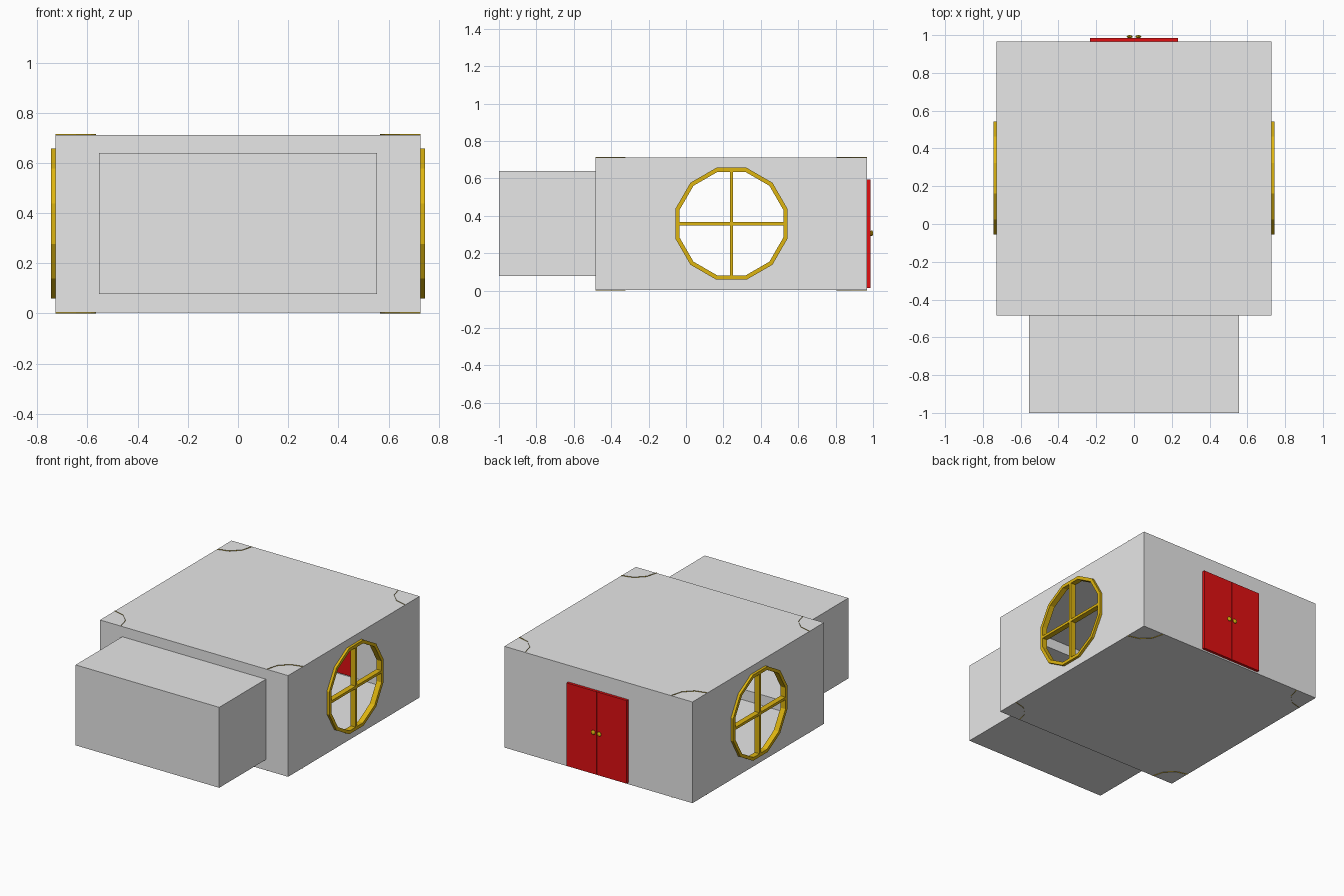
import bpy, bmesh, math
from mathutils import Vector

if "Cube" in bpy.data.objects:
    bpy.data.objects.remove(bpy.data.objects["Cube"])


def mat(name, col):
    m = bpy.data.materials.new(name)
    m.diffuse_color = (*col, 1)
    m.use_nodes = True
    m.node_tree.nodes["Principled BSDF"].inputs["Base Color"].default_value = m.diffuse_color
    return m


GREY = mat("wall grey", (0.8, 0.8, 0.8))
GOLD = mat("gold", (0.73, 0.46, 0.005))
RED = mat("door red", (0.75, 0.005, 0.006))

X, Y0, Y1, Z0, Z1 = 0.727, -0.485, 0.967, 0.004, 0.711   # room limits
BX, BY, BZ0, BZ1 = 0.555, -1.0, 0.078, 0.64              # front bay limits
WY, WZ = 0.243, 0.358                                    # window centre


def finish(bm, name, material):
    me = bpy.data.meshes.new(name)
    bm.to_mesh(me)
    bm.free()
    me.materials.append(material)
    ob = bpy.data.objects.new(name, me)
    bpy.context.collection.objects.link(ob)
    return ob


def box(name, lo, hi, material):
    bm = bmesh.new()
    bmesh.ops.create_cube(bm, size=1)
    lo, hi = Vector(lo), Vector(hi)
    for v in bm.verts:
        v.co = (lo + hi) / 2 + v.co * (hi - lo)
    return finish(bm, name, material)


def wall_with_hole(bm, outer, inner, normal):
    edges = []
    for loop in (outer, inner):
        vs = [bm.verts.new(p) for p in loop]
        edges += [bm.edges.new((vs[i], vs[i - 1])) for i in range(len(vs))]
    bmesh.ops.triangle_fill(bm, use_beauty=True, edges=edges, normal=normal)


def dodecagon(x, r):
    return [(x, WY + r * math.cos(math.radians(15 + 30 * i)),
             WZ + r * math.sin(math.radians(15 + 30 * i))) for i in range(12)]


def rect_y(x, y, z0, z1):
    return [(-x, y, z0), (x, y, z0), (x, y, z1), (-x, y, z1)]


# room shell, open to the front bay, with round window holes
bm = bmesh.new()
for s in (-1, 1):
    side = [(s * X, Y0, Z0), (s * X, Y1, Z0), (s * X, Y1, Z1), (s * X, Y0, Z1)]
    wall_with_hole(bm, side, dodecagon(s * X, 0.295), (s, 0, 0))
wall_with_hole(bm, rect_y(X, Y0, Z0, Z1), rect_y(BX, Y0, BZ0, BZ1), (0, -1, 0))
bm.faces.new([bm.verts.new(p) for p in rect_y(X, Y1, Z0, Z1)])
for z in (Z0, Z1):
    bm.faces.new([bm.verts.new(p) for p in
                  ((-X, Y0, z), (X, Y0, z), (X, Y1, z), (-X, Y1, z))])
# front bay
a = [bm.verts.new(p) for p in rect_y(BX, Y0, BZ0, BZ1)]
b = [bm.verts.new(p) for p in rect_y(BX, BY, BZ0, BZ1)]
bm.faces.new(b)
for i in range(4):
    bm.faces.new((a[i - 1], a[i], b[i], b[i - 1]))
bmesh.ops.remove_doubles(bm, verts=bm.verts, dist=1e-4)
bmesh.ops.recalc_face_normals(bm, faces=bm.faces)
finish(bm, "room_shell", GREY)

# round windows with cross bars
for s, side in ((-1, "left"), (1, "right")):
    xa, xb = sorted((s * 0.707, s * 0.745))
    bm = bmesh.new()
    loops = [[bm.verts.new(p) for p in dodecagon(x, r)]
             for x, r in ((xa, 0.31), (xb, 0.31), (xb, 0.287), (xa, 0.287))]
    for k in range(4):
        p, q = loops[k - 1], loops[k]
        for i in range(12):
            bm.faces.new((p[i - 1], p[i], q[i], q[i - 1]))
    bmesh.ops.recalc_face_normals(bm, faces=bm.faces)
    finish(bm, side + "_window_frame", GOLD)
    h, l = 0.009, 0.28
    box(side + "_window_upright", (xa, WY - h, WZ - l), (xb, WY + h, WZ + l), GOLD)
    box(side + "_window_crossbar", (xa, WY - l, WZ - h), (xb, WY + l, WZ + h), GOLD)

# quarter-round corner columns (open shells)
for sx in (-1, 1):
    for cy, sy in ((Y0, 1), (Y1, -1)):
        bm = bmesh.new()
        rows = []
        for i in range(4):
            t = math.radians(30 * i)
            x, y = sx * (X - 0.162 * math.cos(t)), cy + sy * 0.162 * math.sin(t)
            rows.append([bm.verts.new((x, y, z)) for z in (0, 0.715)])
        for p, q in zip(rows, rows[1:]):
            bm.faces.new((p[0], q[0], q[1], p[1]))
        finish(bm, "corner_column", GOLD)

# double doors with knobs
for s, side in ((-1, "left"), (1, "right")):
    x0, x1 = sorted((s * 0.001, s * 0.232))
    box(side + "_door", (x0, 0.955, 0.015), (x1, 0.986, 0.595), RED)
    bm = bmesh.new()
    bmesh.ops.create_uvsphere(bm, u_segments=12, v_segments=6, radius=0.016)
    for v in bm.verts:
        v.co = Vector((s * 0.023 + v.co.x, 0.992 + v.co.y * 0.5, 0.307 + v.co.z))
    finish(bm, side + "_door_knob", GOLD)
